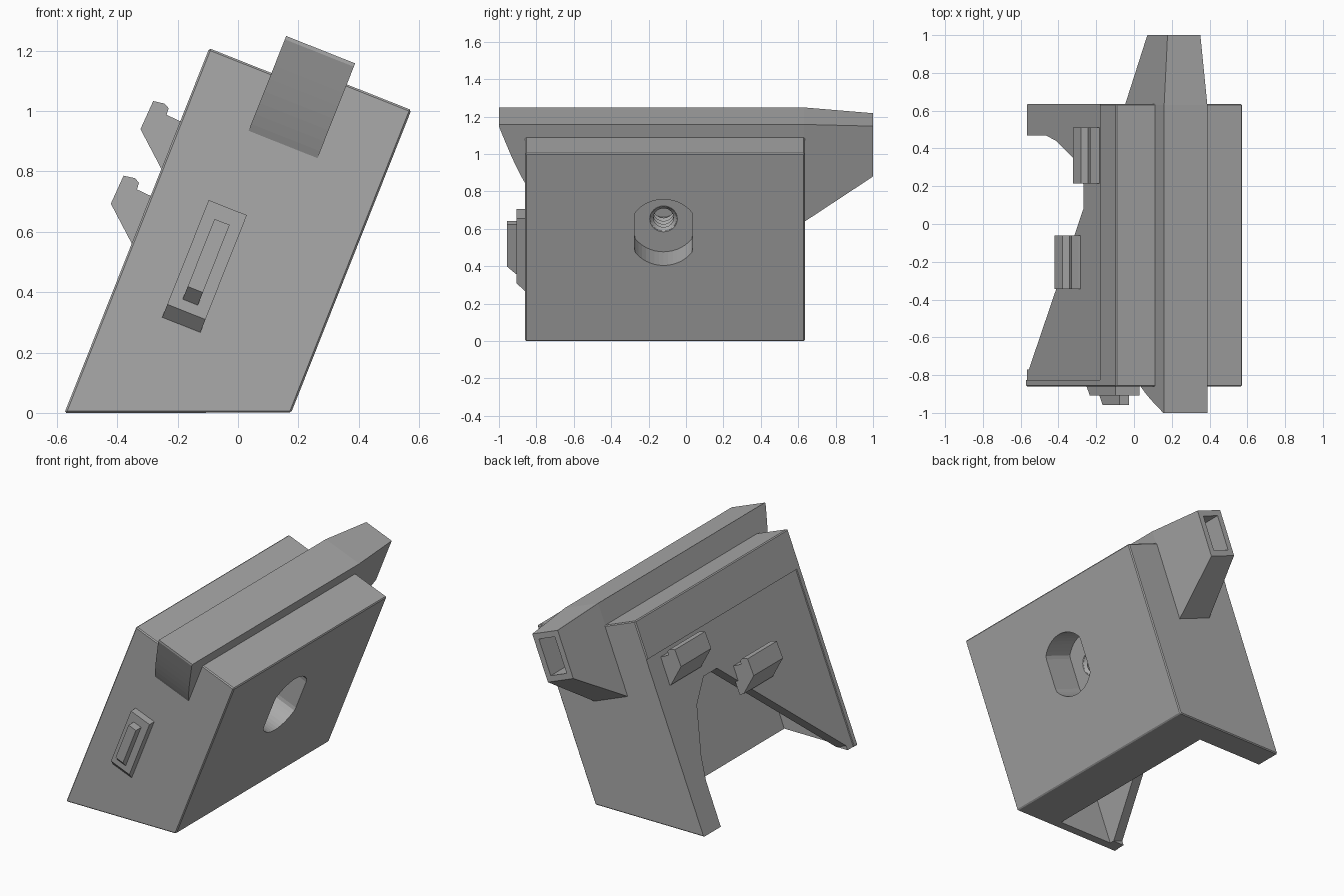
import bpy, bmesh, math
from mathutils import Vector

cube = bpy.data.objects.get("Cube")
if cube:
    bpy.data.objects.remove(cube, do_unlink=True)

grey = bpy.data.materials.new("plain_grey")
grey.use_nodes = True
grey.diffuse_color = (0.4, 0.4, 0.4, 1)
grey.node_tree.nodes["Principled BSDF"].inputs["Base Color"].default_value = (0.4, 0.4, 0.4, 1)

# Leaning frame: u runs up the slope, v runs across it, y is depth
TILT = math.radians(21.65)
S, C = math.sin(TILT), math.cos(TILT)


def place(u, v, y):
    return Vector((-0.575 + u * S + v * C, y, u * C - v * S))


def loft(name, rings, bevel=0):
    """Closed solid through matching rings of (u, v, y) points."""
    bm = bmesh.new()
    loops = [[bm.verts.new(place(*p)) for p in ring] for ring in rings]
    n = len(loops[0])
    for a, b in zip(loops, loops[1:]):
        for i in range(n):
            j = (i + 1) % n
            bm.faces.new((a[i], a[j], b[j], b[i]))
    bm.faces.new(loops[0])
    bm.faces.new(loops[-1])
    bmesh.ops.recalc_face_normals(bm, faces=bm.faces)
    if bevel:
        bmesh.ops.bevel(bm, geom=bm.edges[:], offset=bevel, segments=1, affect='EDGES')
    mesh = bpy.data.meshes.new(name)
    bm.to_mesh(mesh)
    bm.free()
    mesh.materials.append(grey)
    obj = bpy.data.objects.new(name, mesh)
    bpy.context.collection.objects.link(obj)
    return obj


def along_y(name, uv, y0, y1, bevel=0):
    return loft(name, [[(u, v, y) for u, v in uv] for y in (y0, y1)], bevel)


def along_v(name, yu, v0, v1):
    return loft(name, [[(u, v, y) for y, u in yu] for v in (v0, v1)])


def box(u0, u1, v0, v1):
    return [(u0, v0), (u1, v0), (u1, v1), (u0, v1)]


def cut(obj, cutter):
    mod = obj.modifiers.new("cut", 'BOOLEAN')
    mod.operation, mod.solver, mod.object = 'DIFFERENCE', 'EXACT', cutter
    bpy.context.view_layer.objects.active = obj
    bpy.ops.object.modifier_apply(modifier=mod.name)
    bpy.data.objects.remove(cutter, do_unlink=True)


# Leaning main block, with a flat foot and a stepped top
FRONT, BACK = -0.86, 0.635
foot_u = 0.70 * S / C
body = along_y("main_block", [(0, 0), (1.3, 0), (1.3, 0.34), (1.357, 0.34),
                              (1.357, 0.698), (foot_u, 0.698)], FRONT, BACK, 0.006)

# Shallow panel recess on the side face
cut(body, along_y("panel_cutter", box(-0.3, 1.07, -0.1, 0.008), -0.825, BACK + 0.1))

# Open pocket below, reached through a notch in the side wall
cut(body, along_y("pocket_cutter", box(-0.5, 0.81, 0.08, 0.43), -0.8, 0.47))
cut(body, along_v("notch_cutter", [(0.47, -0.3), (0.468, 0.28), (0.44, 0.42), (0.34, 0.69),
                                   (0.21, 0.812), (0.08, 0.812), (-0.77, 0.03),
                                   (-0.77, -0.3)], -0.1, 0.2))

# Round socket with flattened sides, and a bolt hole at its floor
HOLE_Y, HOLE_U = -0.12, 0.902


def disc(r, flat, n=48):
    pts = []
    for i in range(n):
        a = math.tau * i / n
        y = max(-flat, min(flat, r * math.cos(a)))
        pts.append((HOLE_Y + y, HOLE_U + r * math.sin(a)))
    return pts


cut(body, along_v("socket_cutter", disc(0.19, 0.155), 0.5, 0.9))
cut(body, along_v("bolt_cutter", disc(0.07, 0.07), 0.3, 0.55))

# Thread ridges inside the bolt hole
for k in range(4):
    v = 0.485 - 0.045 * k
    rings = []
    for i in range(33):
        a = math.tau * i / 32
        rings.append([(HOLE_U + r * math.sin(a), v + dv, HOLE_Y + r * math.cos(a))
                      for r, dv in ((0.074, -0.018), (0.054, 0), (0.074, 0.018))])
    loft("thread_ridge_%d" % (k + 1), rings)

# Top rail: curved nose, straight middle, tapered tail
sections = [(-1.0, 1.42, 1.432, 0.222, 0.468)]
for i in range(1, 9):
    t = i / 8
    sections.append((-1.0 + 0.145 * t, 1.42 - 0.335 * (0.75 * t + 0.25 * math.sin(t * math.pi / 2)),
                     1.432, 0.222, 0.468))
sections += [(0.63, 0.87, 1.432, 0.222, 0.468), (1.0, 1.12, 1.41, 0.25, 0.437)]
rail = loft("top_rail", [[(u, v, y) for u, v in box(u0, u1, v0, v1)]
                         for y, u0, u1, v0, v1 in sections])
cut(rail, along_y("tail_slot_cutter", box(1.155, 1.375, 0.285, 0.402), 0.86, 1.1))

# Two side hooks
hook = [(0.87, 0.03), (0.87, 0.0), (0.967, -0.113), (1.069, -0.108), (1.075, -0.07),
        (1.066, -0.052), (1.043, -0.05), (1.04, -0.004), (1.04, 0.03)]
for name, du, y0, y1 in (("upper_hook", 0, 0.215, 0.51), ("lower_hook", -0.266, -0.345, -0.06)):
    along_y(name, [(u + du, v) for u, v in hook], y0, y1)


# Stacked front lugs with a chamfered lower end
def lug(name, u0, u1, v0, v1, y0, y1, chamfer):
    loft(name, [[(u, v, y0) for u, v in box(u0, u1, v0, v1)],
                [(u, v, y1) for u, v in box(u0 + chamfer, u1, v0, v1)]])


lug("front_plate", 0.412, 0.832, 0.184, 0.32, FRONT + 0.002, -0.907, 0.048)
lug("front_key", 0.493, 0.781, 0.225, 0.279, -0.905, -0.958, 0.047)
